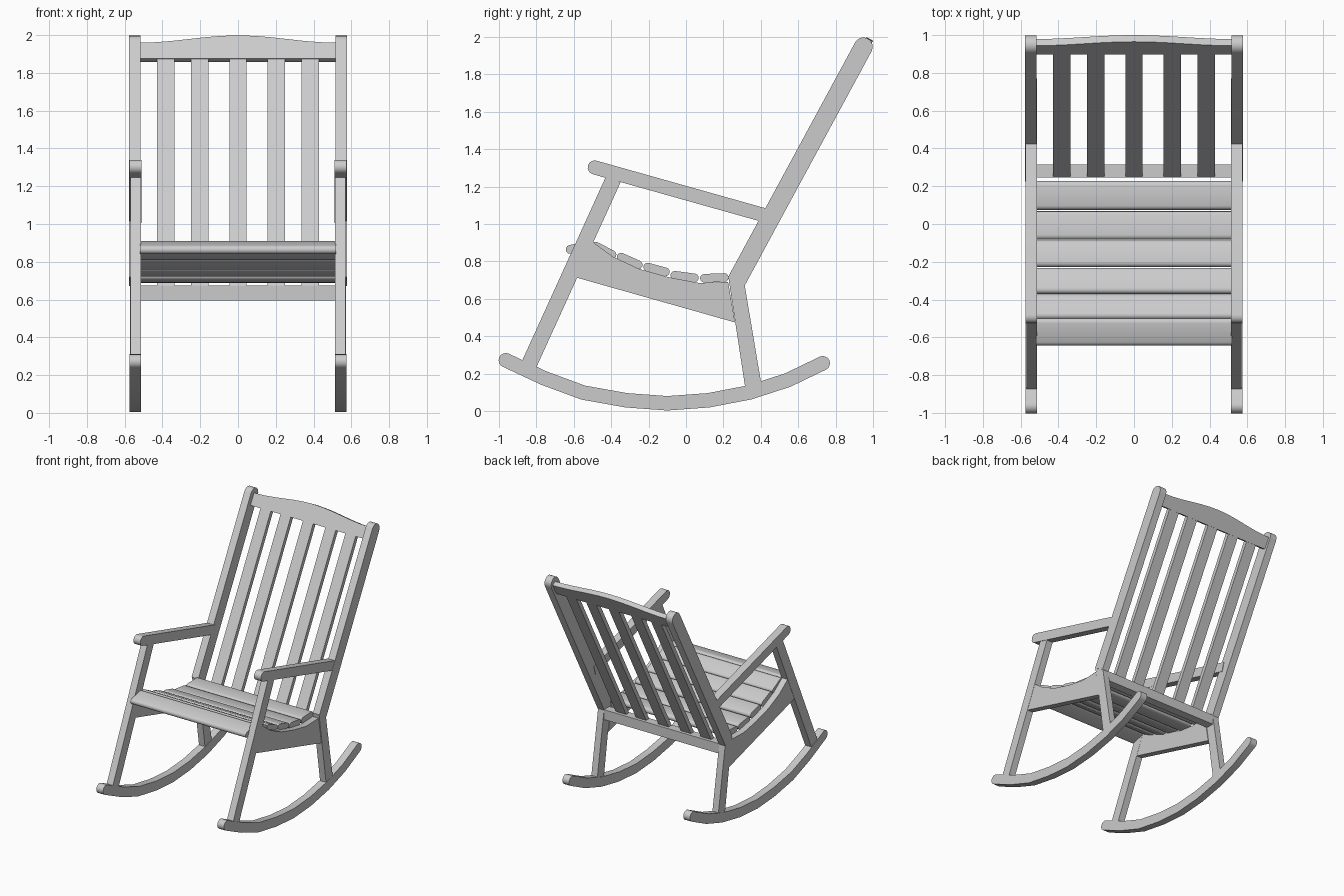
import bpy, bmesh, math
from mathutils import Vector

if "Cube" in bpy.data.objects:
    bpy.data.objects.remove(bpy.data.objects["Cube"])


def prism(name, pts, x0, x1, mirror=False):
    """Extrude a (y, z) outline from x0 to x1, optionally mirrored across x = 0."""
    bm = bmesh.new()
    f = bm.faces.new([bm.verts.new((x0, p[0], p[1])) for p in pts])
    r = bmesh.ops.extrude_face_region(bm, geom=[f])
    bmesh.ops.translate(bm, vec=(x1 - x0, 0, 0),
                        verts=[v for v in r["geom"] if isinstance(v, bmesh.types.BMVert)])
    bmesh.ops.recalc_face_normals(bm, faces=bm.faces)
    me = bpy.data.meshes.new(name)
    bm.to_mesh(me)
    bm.free()
    ob = bpy.data.objects.new(name, me)
    bpy.context.collection.objects.link(ob)
    if mirror:
        ob.modifiers.new("mirror", "MIRROR").use_axis[0] = True
    bpy.ops.object.select_all(action='DESELECT')
    ob.select_set(True)
    bpy.context.view_layer.objects.active = ob
    bpy.ops.object.shade_smooth_by_angle(angle=math.radians(35))
    return ob


def strip(path, width, round_start=False, round_end=False, seg=8):
    """Outline of a bar of given width along a (y, z) path, with optional round ends."""
    p = [Vector(q) for q in path]
    h = width / 2
    left, right = [], []
    for i, q in enumerate(p):
        d = (p[min(i + 1, len(p) - 1)] - p[max(i - 1, 0)]).normalized()
        n = Vector((-d.y, d.x))
        left.append(q + n * h)
        right.append(q - n * h)

    def cap(q, a):  # half circle from a, turning clockwise
        v = a - q
        out = []
        for k in range(1, seg):
            t = -math.pi * k / seg
            out.append(q + Vector((v.x * math.cos(t) - v.y * math.sin(t),
                                   v.x * math.sin(t) + v.y * math.cos(t))))
        return out

    out = left[:]
    if round_end:
        out += cap(p[-1], left[-1])
    out += right[::-1]
    if round_start:
        out += cap(p[0], right[0])
    return out


# curved rockers
rocker = [(-.963, .272), (-.758, .176), (-.549, .099), (-.319, .058), (-.1, .042),
          (.12, .058), (.34, .1), (.544, .166), (.731, .256)]
prism("rocker", strip(rocker, .077, True, True), .514, .574, True)

# legs
prism("front_leg", strip([(-.843, .24), (-.388, 1.24)], .084), .514, .57, True)
prism("rear_leg", [(.226, .719), (.314, .671), (.405, .13), (.318, .115)], .518, .572, True)

# back posts and arms
base, top = Vector((.27, .695)), Vector((.948, 1.947))
prism("back_post", strip([base, top], .1, False, True), .516, .576, True)
prism("armrest", strip([(-.488, 1.302), (.44, 1.041)], .075, True, False), .512, .574, True)

# scooped seat sides
prism("seat_side", [(-.59, .715), (.262, .474), (.225, .69), (.07, .685), (-.09, .715),
                    (-.25, .76), (-.39, .825), (-.50, .905)], .515, .568, True)

# seat slats: front centre line point to rear point
slats = [((-.62, .864), (-.52, .888)), ((-.482, .882), (-.395, .836)),
         ((-.347, .823), (-.255, .782)), ((-.205, .770), (-.11, .744)),
         ((-.06, .726), (.045, .712)), ((.098, .710), (.205, .714))]
for i, (a, b) in enumerate(slats):
    prism(f"seat_slat_{i + 1}", strip([a, b], .046, True, True, 6), -.518, .518)

# lower back rail
prism("lower_back_rail", [(.245, .675), (.315, .675), (.315, .595), (.245, .595)], -.518, .518)

# back slats lie along the posts
u = (top - base).normalized()
n = Vector((u.y, -u.x))
for i, x in enumerate((-.382, -.202, 0, .202, .382)):
    prism(f"back_slat_{i + 1}", strip([base - u * .03 + n * .01, base + u * 1.37 + n * .01], .034),
          x - .046, x + .046)

# arched top rail: outline in x and along the back, extruded through the thickness
N = 12
xs = [-.52 + 1.04 * k / N for k in range(N + 1)]
outline = [(-.52, 1.337), (.52, 1.337)]
outline += [(x, 1.433 + .044 * (.5 + .5 * math.cos(math.pi * x / .52))) for x in xs[::-1]]
bm = bmesh.new()
rings = []
for off in (-.01, .03):
    ring = []
    for x, t in outline:
        q = base + u * t + n * off
        ring.append(bm.verts.new((x, q.x, q.y)))
    rings.append(ring)
    bm.faces.new(ring)
for i in range(len(outline)):
    j = (i + 1) % len(outline)
    bm.faces.new((rings[0][i], rings[0][j], rings[1][j], rings[1][i]))
bmesh.ops.recalc_face_normals(bm, faces=bm.faces)
me = bpy.data.meshes.new("top_rail")
bm.to_mesh(me)
bm.free()
bpy.context.collection.objects.link(bpy.data.objects.new("top_rail", me))
